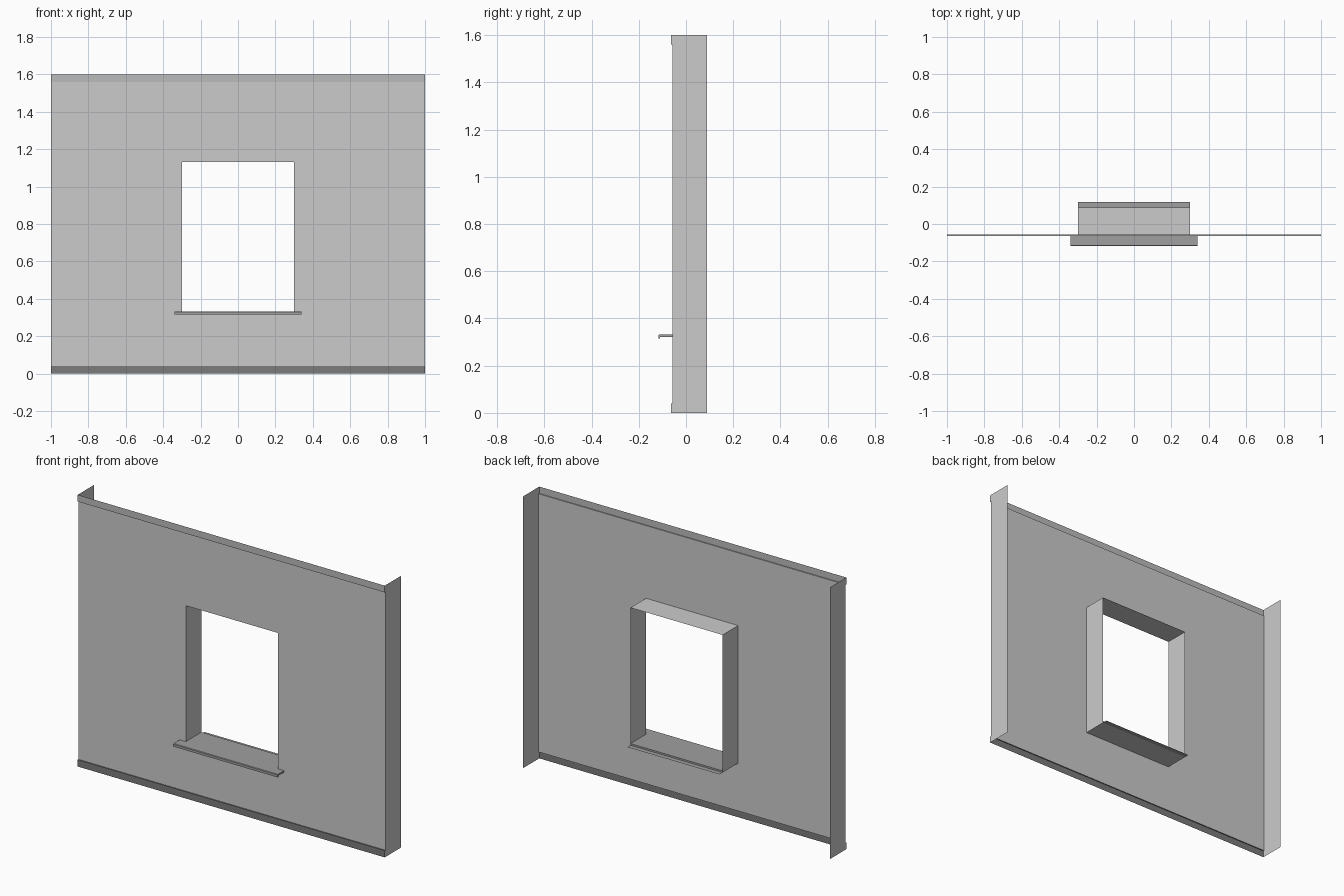
import bpy

if "Cube" in bpy.data.objects:
    bpy.data.objects.remove(bpy.data.objects["Cube"])

W, H = 1.0, 1.6                   # half width, height
FRONT, BACK, TRIM = -0.057, 0.088, -0.063
OX, Z0, Z1 = 0.30, 0.322, 1.132   # window opening
BAND = 0.04                       # trim height


def material(name, v):
    m = bpy.data.materials.new(name)
    m.diffuse_color = (v, v, v, 1)
    m.use_nodes = True
    m.node_tree.nodes["Principled BSDF"].inputs["Base Color"].default_value = m.diffuse_color
    return m


def mesh_object(name, verts, faces, mat=None):
    me = bpy.data.meshes.new(name)
    me.from_pydata(verts, [], faces)
    me.update()
    ob = bpy.data.objects.new(name, me)
    bpy.context.collection.objects.link(ob)
    if mat:
        me.materials.append(mat)
    return ob


def sweep_x(name, profile, half, mat=None, closed=False):
    """Extrude a (y, z) profile along x from -half to half."""
    n = len(profile)
    verts = [(x, y, z) for x in (-half, half) for y, z in profile]
    faces = [(i, (i + 1) % n, (i + 1) % n + n, i + n)
             for i in range(n if closed else n - 1)]
    if closed:
        faces += [tuple(range(n))[::-1], tuple(range(n, 2 * n))]
    return mesh_object(name, verts, faces, mat)


dark = material("dark_trim", 0.2)
mid = material("mid_trim", 0.5)
sill_grey = material("sill_grey", 0.35)

# Wall sheet: a ring of four faces around the opening
outer = [(-W, BAND), (W, BAND), (W, H - BAND), (-W, H - BAND)]
inner = [(-OX, Z0), (OX, Z0), (OX, Z1), (-OX, Z1)]
ring = [(i, (i + 1) % 4, (i + 1) % 4 + 4, i + 4) for i in range(4)]
mesh_object("wall", [(x, FRONT, z) for x, z in outer + inner], ring)

# Window reveal: four sides running back from the opening, facing inwards
mesh_object("window_reveal",
            [(x, y, z) for y in (FRONT, BACK) for x, z in inner], ring)

# Side returns
for side, x in (("left", -W), ("right", W)):
    pts = [(TRIM, 0), (BACK, 0), (BACK, H), (TRIM, H),
           (TRIM, H - BAND), (FRONT, H - BAND), (FRONT, BAND), (TRIM, BAND)]
    face = tuple(range(8)) if x > 0 else tuple(range(8))[::-1]
    mesh_object(side + "_return", [(x, y, z) for y, z in pts], [face])

# Top band and skirting, stepped slightly forward of the wall
sweep_x("top_band", [(TRIM, H), (TRIM, H - BAND), (FRONT, H - BAND)], W, mid)
sweep_x("skirting", [(FRONT, BAND), (TRIM, BAND), (TRIM, 0)], W, dark)

# Outer sill with a drip lip
sweep_x("outer_sill", [(FRONT, 0.322), (FRONT, 0.332), (-0.114, 0.332),
                       (-0.117, 0.329), (-0.117, 0.315), (-0.111, 0.315),
                       (-0.111, 0.322)], 0.34, sill_grey, closed=True)

# Inner sill: sheet through the opening, stepping down to a back flange
sweep_x("inner_sill", [(0.117, 0.322), (BACK, 0.322), (BACK, 0.332),
                       (FRONT, 0.332)], OX, sill_grey)
